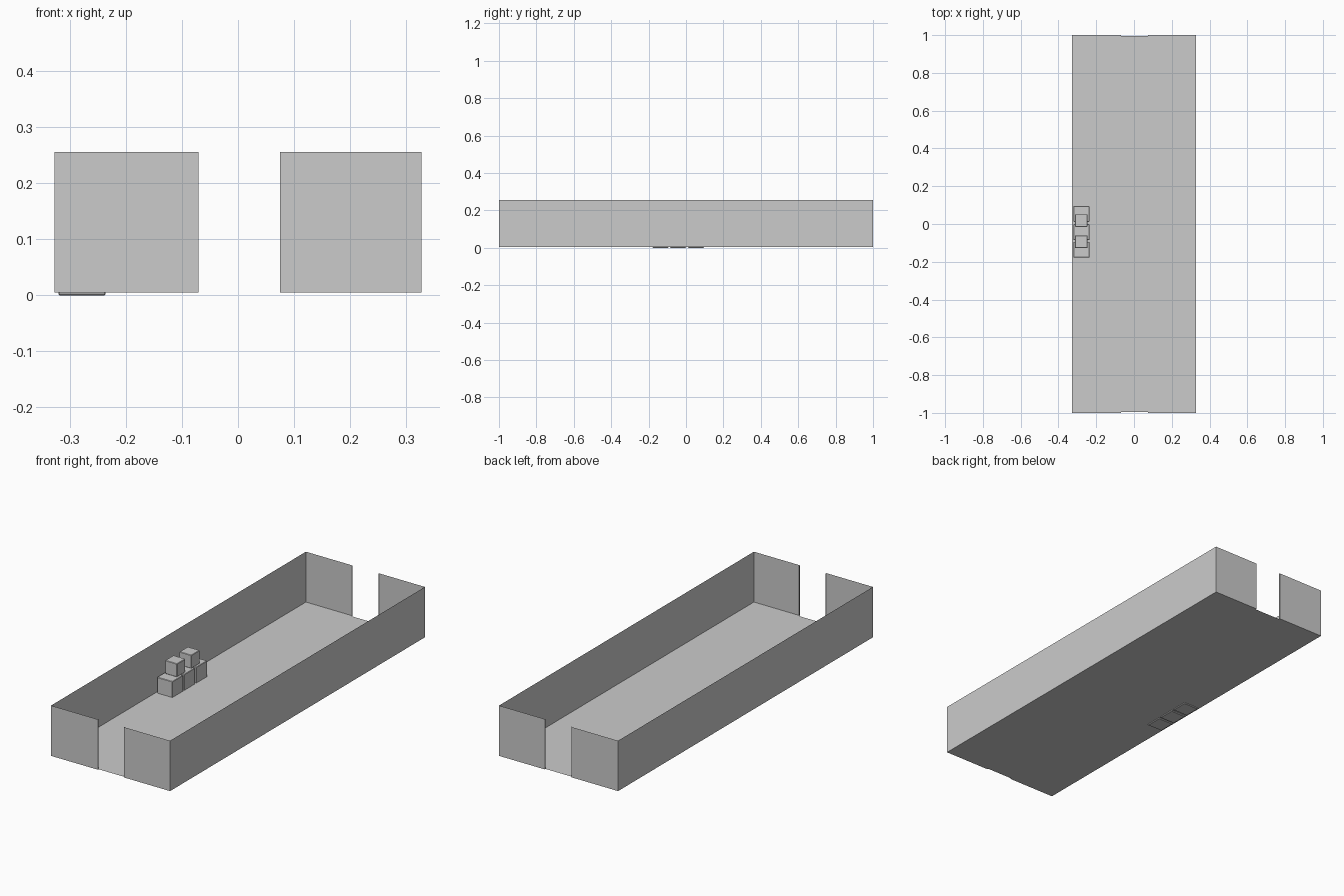
import bpy, bmesh

if "Cube" in bpy.data.objects:
    bpy.data.objects.remove(bpy.data.objects["Cube"])

HX, HY, LIP = 0.327, 1.0, 0.006
Z0, Z1 = 0.005, 0.255


def finish(name, bm):
    mesh = bpy.data.meshes.new(name)
    bm.to_mesh(mesh)
    bm.free()
    ob = bpy.data.objects.new(name, mesh)
    bpy.context.collection.objects.link(ob)
    return ob


# Thin open hall: floor outline with a shallow doorway notch at each end
half = [(HX, -HY), (HX, HY), (0.075, HY), (0.075, HY - LIP),
        (-0.07, HY - LIP), (-0.07, HY), (-HX, HY), (-HX, -HY),
        (-0.07, -HY), (-0.07, LIP - HY), (0.075, LIP - HY), (0.075, -HY)]
bm = bmesh.new()
low = [bm.verts.new((x, y, Z0)) for x, y in half]
high = [bm.verts.new((x, y, Z1)) for x, y in half]
bm.faces.new(low)
for i in range(len(low)):
    j = (i + 1) % len(low)
    if i not in (3, 9):  # doorways stay open
        bm.faces.new((low[i], low[j], high[j], high[i]))
for v in [v for v in bm.verts if not v.link_faces]:
    bm.verts.remove(v)
finish("hall_floor_and_walls", bm)


# Crates with slightly chamfered edges
def crate(name, x, y, z, size):
    bm = bmesh.new()
    bmesh.ops.create_cube(bm, size=size)
    bmesh.ops.bevel(bm, geom=bm.edges[:], offset=0.002, segments=1,
                    affect='EDGES')
    ob = finish(name, bm)
    ob.location = (x, y, z + size / 2)


for i, y in enumerate((-0.136, -0.043, 0.053)):
    crate(f"lower_crate_{i + 1}", -0.278, y, 0, 0.084)
for i, y in enumerate((-0.094, 0.018)):
    crate(f"upper_crate_{i + 1}", -0.279, y, 0.084, 0.066)
